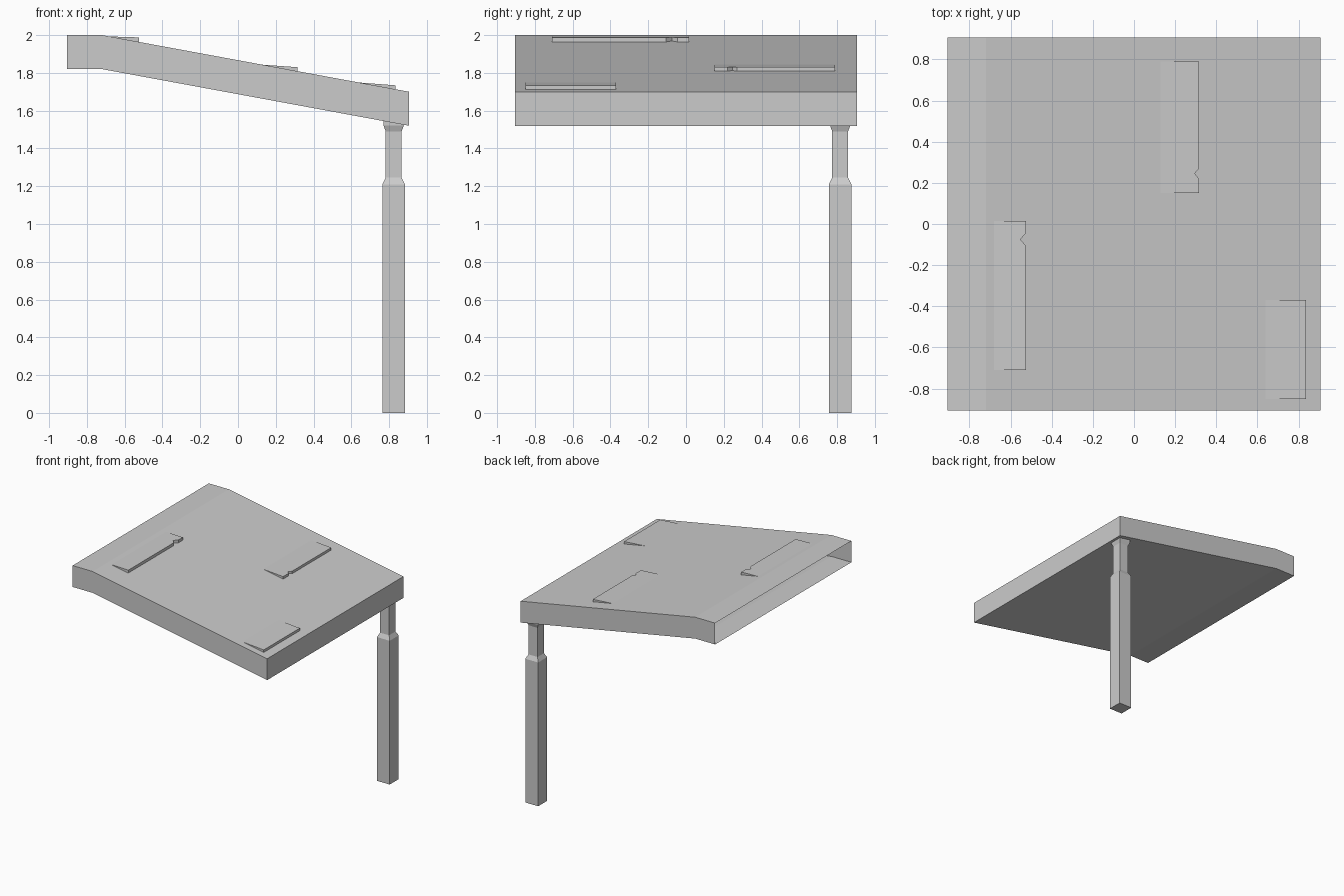
import bpy, bmesh

if "Cube" in bpy.data.objects:
    bpy.data.objects.remove(bpy.data.objects["Cube"])

W = 0.906          # half width of the roof
BEND, EAVE = -0.72, 1.70
THICK = 0.18
SLOPE = (2.0 - EAVE) / (W - BEND)


def roof_z(x):
    return 2.0 - max(0.0, x - BEND) * SLOPE


def finish(name, bm):
    bmesh.ops.recalc_face_normals(bm, faces=bm.faces[:])
    mesh = bpy.data.meshes.new(name)
    bm.to_mesh(mesh)
    bm.free()
    obj = bpy.data.objects.new(name, mesh)
    bpy.context.collection.objects.link(obj)
    return obj


def bridge(bm, a, b):
    for i in range(len(a)):
        j = (i + 1) % len(a)
        bm.faces.new((a[i], a[j], b[j], b[i]))


# Roof slab: bent profile run along y, left open at its -x end
bm = bmesh.new()
xs = (-W, BEND, W)
profile = [(x, roof_z(x)) for x in xs] + [(x, roof_z(x) - THICK) for x in reversed(xs)]
front, back = [[bm.verts.new((x, y, z)) for x, z in profile] for y in (-W, W)]
bridge(bm, front, back)
for ring in (front, back):
    bm.faces.new((ring[0], ring[1], ring[4], ring[5]))
    bm.faces.new((ring[1], ring[2], ring[3], ring[4]))
open_end = [f for f in bm.faces if all(v.co.x < -W + 0.001 for v in f.verts)]
bmesh.ops.delete(bm, geom=open_end, context='FACES_ONLY')
finish("roof", bm)


# Raised shingles: thin wedges lifting off the slope, some with a chipped edge
def shingle(name, x0, x1, y0, y1, lift, notch=None):
    bm = bmesh.new()
    edge = [(x1, y0)]
    if notch:
        ny, half, depth = notch
        edge += [(x1, ny - half), (x1 - depth, ny), (x1, ny + half)]
    edge.append((x1, y1))

    def top_z(x):
        t = (x - x0) / (x1 - x0)
        return roof_z(x0) + t * (roof_z(x1) + lift - roof_z(x0))

    root = [bm.verts.new((x0, y, roof_z(x0))) for y in (y0, y1)]
    top = [bm.verts.new((x, y, top_z(x))) for x, y in edge]
    low = [bm.verts.new((x, y, roof_z(x))) for x, y in edge]
    bm.faces.new([root[0]] + top + [root[1]])
    for i in range(len(edge) - 1):
        bm.faces.new((low[i], low[i + 1], top[i + 1], top[i]))
    bm.faces.new((root[0], low[0], top[0]))
    bm.faces.new((root[1], top[-1], low[-1]))
    finish(name, bm)


shingle("upper_shingle", -0.68, -0.525, -0.71, 0.015, 0.024, (-0.075, 0.03, 0.028))
shingle("middle_shingle", 0.13, 0.315, 0.15, 0.79, 0.021, (0.245, 0.024, 0.02))
shingle("lower_shingle", 0.64, 0.835, -0.85, -0.37, 0.021)

# Corner post: square sections with a stepped neck and flared head
bm = bmesh.new()
PX, PY = 0.824, 0.816
rings = []
for z, r in ((0, 0.06), (1.21, 0.06), (1.245, 0.042), (1.49, 0.042), (1.522, 0.054), (None, 0.054)):
    ring = []
    for sx, sy in ((-1, -1), (1, -1), (1, 1), (-1, 1)):
        x = PX + sx * r
        # the head follows the underside of the roof
        ring.append(bm.verts.new((x, PY + sy * r, roof_z(x) - THICK if z is None else z)))
    rings.append(ring)
for a, b in zip(rings, rings[1:]):
    bridge(bm, a, b)
bm.faces.new(rings[0])
finish("corner_post", bm)
